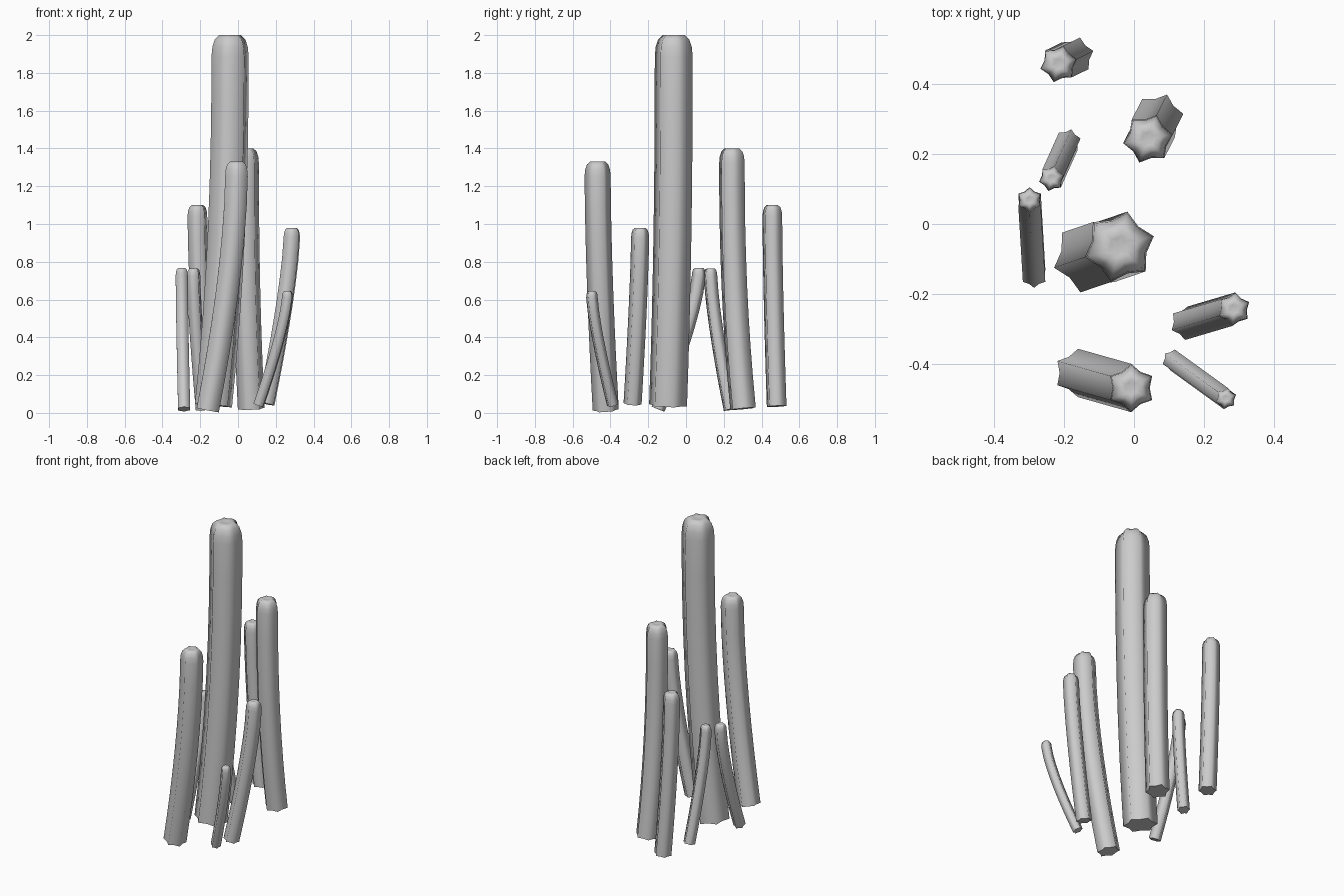
import bpy
import bmesh
from math import cos, sin, radians, pi
from mathutils import Vector

cube = bpy.data.objects.get("Cube")
if cube:
    bpy.data.objects.remove(cube, do_unlink=True)

grey = bpy.data.materials.new("plain_grey")
grey.use_nodes = True
grey.diffuse_color = (0.6, 0.6, 0.6, 1)
grey.node_tree.nodes["Principled BSDF"].inputs["Base Color"].default_value = (0.6, 0.6, 0.6, 1)

RIBS = 6
VALLEY = 0.77   # valley radius relative to rib radius
STEPS = 9
# Rounded tip: (radius, height below the tip), both relative to the stem radius
TIP = [(0.95, 0.6), (0.82, 0.22), (0.58, 0.0), (0.3, 0.02)]
TIP_DEPTH = 1.1


def stem(name, base, top, radius, turn, bend):
    """Ribbed star-section column that leans at the foot and straightens upward."""
    bm = bmesh.new()
    p0, p1 = Vector(base), Vector(top)
    p1.z -= TIP_DEPTH * radius

    def path(t):
        p = p0.lerp(p1, 1 - (1 - t) ** bend)
        p.z = p0.z + (p1.z - p0.z) * t
        return p

    def ring(centre, axis, r):
        tilt = Vector((0, 0, 1)).rotation_difference(axis)
        verts = []
        for i in range(RIBS * 2):
            a = radians(turn) + i * pi / RIBS
            rr = r * (VALLEY if i % 2 else 1)
            verts.append(bm.verts.new(centre + tilt @ Vector((rr * cos(a), rr * sin(a), 0))))
        return verts

    rings = []
    for i in range(STEPS):
        t = i / (STEPS - 1)
        axis = path(min(t + 0.02, 1)) - path(max(t - 0.02, 0))
        rings.append(ring(path(t), axis.normalized(), radius))
    up = Vector((0, 0, 1))
    for r, drop in TIP:
        rings.append(ring(p1 + up * (TIP_DEPTH - drop) * radius, up, r * radius))

    # Ribbed sides and tip
    n = RIBS * 2
    for lo, hi in zip(rings, rings[1:]):
        for i in range(n):
            j = (i + 1) % n
            bm.faces.new((lo[i], lo[j], hi[j], hi[i])).smooth = True
    # Dimple in the middle of the tip
    tip = bm.verts.new(p1 + up * (TIP_DEPTH - 0.08) * radius)
    for i in range(n):
        bm.faces.new((rings[-1][i], rings[-1][(i + 1) % n], tip)).smooth = True
    # Flat foot with a crisp rim
    foot = bm.faces.new(list(reversed(rings[0])))
    for e in foot.edges:
        e.smooth = False

    mesh = bpy.data.meshes.new(name)
    bm.to_mesh(mesh)
    bm.free()
    mesh.materials.append(grey)
    bpy.context.collection.objects.link(bpy.data.objects.new(name, mesh))


# name, foot centre, tip centre, rib radius, turn, bend
stem("main_stem", (-0.13, -0.095, 0.04), (-0.042, -0.065, 2.0), 0.103, 17, 2.2)
stem("front_stem", (-0.16, -0.425, 0.016), (-0.008, -0.468, 1.33), 0.069, 30, 1.6)
stem("back_stem", (0.07, 0.302, 0.022), (0.04, 0.243, 1.4), 0.072, 10, 2.2)
stem("far_back_stem", (-0.168, 0.48, 0.035), (-0.215, 0.457, 1.1), 0.054, 15, 1.5)
stem("left_stem", (0.15, -0.283, 0.048), (0.285, -0.243, 0.98), 0.048, 25, 1.35)
stem("left_small_stem", (0.11, -0.388, 0.043), (0.262, -0.498, 0.645), 0.031, 20, 1.3)
stem("right_small_stem", (-0.285, -0.148, 0.02), (-0.298, 0.068, 0.768), 0.037, 30, 1.35)
stem("right_back_small_stem", (-0.188, 0.235, 0.018), (-0.235, 0.13, 0.765), 0.037, 15, 1.35)
